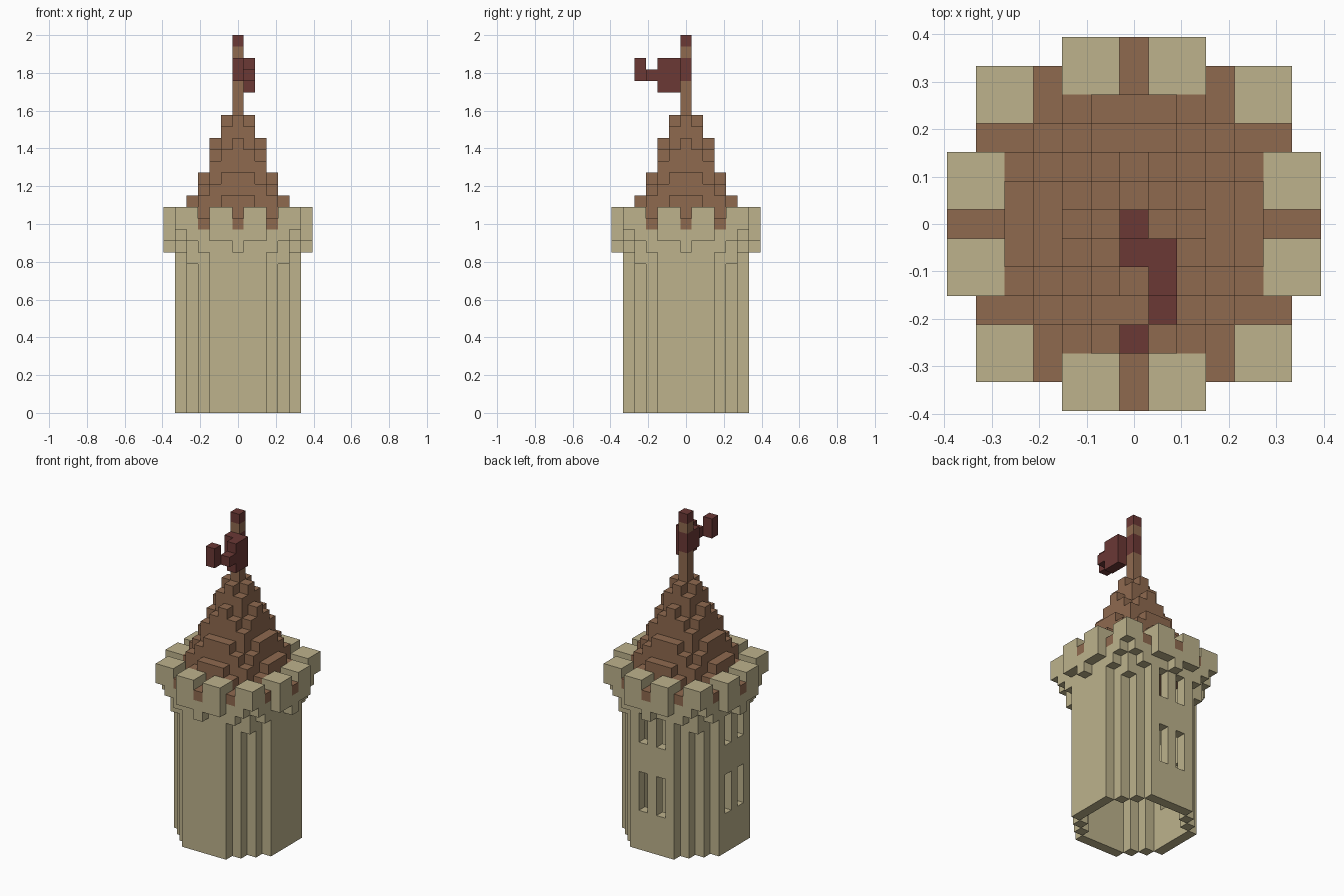
import bpy
import bmesh
import math
from mathutils import Vector

UNIT = 2 / 33  # edge of one block; the tower is 33 blocks tall

if "Cube" in bpy.data.objects:
    bpy.data.objects.remove(bpy.data.objects["Cube"], do_unlink=True)


def material(name, rgb):
    mat = bpy.data.materials.new(name)
    mat.use_nodes = True
    mat.diffuse_color = (*rgb, 1)
    mat.node_tree.nodes["Principled BSDF"].inputs["Base Color"].default_value = (*rgb, 1)
    return mat


stone = material("sandstone", (0.508, 0.447, 0.262))
wood = material("brown_roof", (0.275, 0.144, 0.078))
cloth = material("maroon", (0.147, 0.040, 0.036))


def column(x, y, low, high):
    return {(x, y, z) for z in range(low, high)}


def radial(x, y):
    """Larger and smaller distance from the axis, for eightfold symmetry."""
    return max(abs(x), abs(y)), min(abs(x), abs(y))


def in_wall(x, y):
    a, b = radial(x, y)
    return a <= 5 and a + b <= 7


def is_shell(x, y):
    return in_wall(x, y) and not all(
        in_wall(x + i, y + j) for i, j in ((1, 0), (-1, 0), (0, 1), (0, -1)))


def in_deck(a, b):
    return a <= 5 or (a == 6 and b <= 2)


def is_merlon(a, b):
    return (a in (5, 6) and b in (1, 2)) or (a in (4, 5) and b in (4, 5))


# Underside height of each overhanging column, and stepped roof heights per ring
CORBEL = {(4, 4): 13, (5, 3): 14, (5, 4): 15, (6, 0): 14, (6, 1): 15, (6, 2): 15}
ROOF = [[26], [26, 25], [24, 23, 22], [21, 21, 20, 19], [19, 19, 18, 17]]

wall, corbels, merlons, deck, roof = set(), set(), set(), set(), set()
for x in range(-6, 7):
    for y in range(-6, 7):
        a, b = radial(x, y)
        if is_shell(x, y):
            wall |= column(x, y, 0, 16)
        if (a, b) in CORBEL:
            corbels |= column(x, y, CORBEL[a, b], 16)
        if is_merlon(a, b):
            merlons |= column(x, y, 16, 18)
        elif in_deck(a, b):
            deck |= column(x, y, 16, 17)
            if a < len(ROOF):
                roof |= column(x, y, 17, ROOF[a][b])

# Paired slit windows on the back and on the -x side
for low, high in ((4, 8), (11, 14)):
    for i in (-1, 1):
        wall -= column(i, 5, low, high) | column(-5, i, low, high)

# Pole with cloth bands, and the waving flag
pole = column(0, 0, 26, 29) | column(0, 0, 31, 32)
finial = column(0, 0, 32, 33)
flag = (column(0, 0, 29, 31) | column(0, -1, 29, 31) | column(1, -1, 28, 31)
        | column(1, -2, 28, 31) | column(1, -3, 29, 30) | column(0, -4, 29, 31))

parts = [
    ("tower_wall", wall, stone), ("corbels", corbels, stone),
    ("merlons", merlons, stone), ("roof_deck", deck, wood),
    ("stepped_roof", roof, wood), ("flag_pole", pole, wood),
    ("pole_finial", finial, cloth), ("flag", flag, cloth),
]
occupied = set().union(*(cells for _, cells, _ in parts))


def build(name, cells, mat):
    """Skin the blocks with outward faces wherever no other block touches."""
    bm = bmesh.new()
    points = {}

    def vert(p):
        key = tuple(round(2 * c) for c in p)
        if key not in points:
            points[key] = bm.verts.new(Vector(p) * UNIT)
        return points[key]

    for cell in sorted(cells):
        for axis in range(3):
            for sign in (-1, 1):
                near = list(cell)
                near[axis] += sign
                if tuple(near) in occupied:
                    continue
                corners = []
                for u, v in ((-1, -1), (1, -1), (1, 1), (-1, 1)):
                    p = Vector(cell) + Vector((0, 0, 0.5))
                    p[axis] += sign / 2
                    p[(axis + 1) % 3] += u / 2
                    p[(axis + 2) % 3] += v / 2
                    corners.append(vert(p))
                bm.faces.new(corners[::sign])
    # Merge flush block faces into clean flat panels
    bmesh.ops.dissolve_limit(bm, angle_limit=math.radians(1),
                             verts=bm.verts[:], edges=bm.edges[:])
    mesh = bpy.data.meshes.new(name)
    bm.to_mesh(mesh)
    bm.free()
    mesh.materials.append(mat)
    bpy.context.collection.objects.link(bpy.data.objects.new(name, mesh))


for part in parts:
    build(*part)
